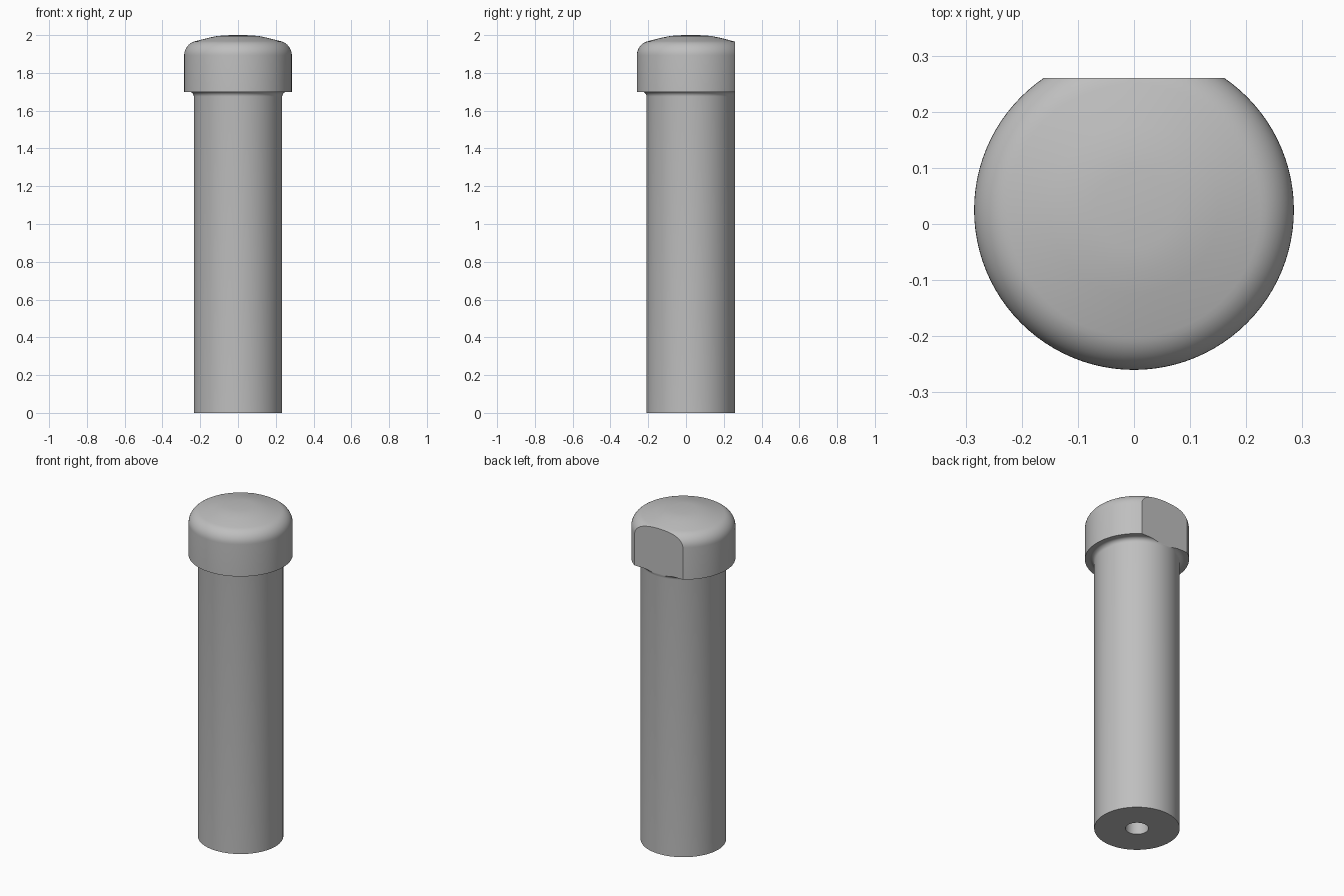
import bpy, bmesh, math

if "Cube" in bpy.data.objects:
    bpy.data.objects.remove(bpy.data.objects["Cube"])

CENTRE_Y = 0.025   # axis of the pin
FLAT_Y = 0.26      # plane of the flat cut on the back of the head
SEGMENTS = 96

steel = bpy.data.materials.new("grey steel")
steel.diffuse_color = (0.52, 0.52, 0.52, 1)
steel.use_nodes = True
steel.node_tree.nodes["Principled BSDF"].inputs["Base Color"].default_value = steel.diffuse_color


def arc(cr, cz, rad, start, end, steps):
    """Points (radius, height) along a circular arc, in degrees."""
    angles = [math.radians(start + (end - start) * i / steps) for i in range(steps + 1)]
    return [(cr + rad * math.cos(a), cz + rad * math.sin(a)) for a in angles]


# Profile from the blind hole, over the shaft and head, to the crown
profile = [(0, 0.4), (0.063, 0.4), (0.063, 0), (0.234, 0)]
profile += arc(0.259, 1.675, 0.025, 180, 90, 6)      # fillet under the head
profile += [(0.285, 1.70)]
profile += arc(0.208, 1.893, 0.077, 0, 77, 10)       # rounded shoulder
profile += [(0.19, 1.977), (0.15, 1.987), (0.11, 1.995), (0.07, 1.999), (0, 2.0)]

# Lathe the profile around the axis
bm = bmesh.new()
verts = [bm.verts.new((r, 0, z)) for r, z in profile]
edges = [bm.edges.new(pair) for pair in zip(verts, verts[1:])]
bmesh.ops.spin(bm, geom=verts + edges, cent=(0, 0, 0), axis=(0, 0, 1),
               angle=2 * math.pi, steps=SEGMENTS)
bmesh.ops.remove_doubles(bm, verts=bm.verts, dist=1e-4)
bmesh.ops.translate(bm, verts=bm.verts, vec=(0, CENTRE_Y, 0))

# Cut the flat on the back of the head and close it
cut = bmesh.ops.bisect_plane(bm, geom=bm.verts[:] + bm.edges[:] + bm.faces[:],
                             plane_co=(0, FLAT_Y, 0), plane_no=(0, 1, 0),
                             clear_outer=True)
rim = [e for e in cut["geom_cut"] if isinstance(e, bmesh.types.BMEdge)]
bmesh.ops.holes_fill(bm, edges=rim, sides=0)
bmesh.ops.recalc_face_normals(bm, faces=bm.faces)

mesh = bpy.data.meshes.new("headed_pin")
bm.to_mesh(mesh)
bm.free()
mesh.materials.append(steel)
pin = bpy.data.objects.new("headed_pin", mesh)
bpy.context.collection.objects.link(pin)

# Smooth shading with sharp rims
bpy.context.view_layer.objects.active = pin
pin.select_set(True)
bpy.ops.object.shade_smooth_by_angle(angle=math.radians(30))
